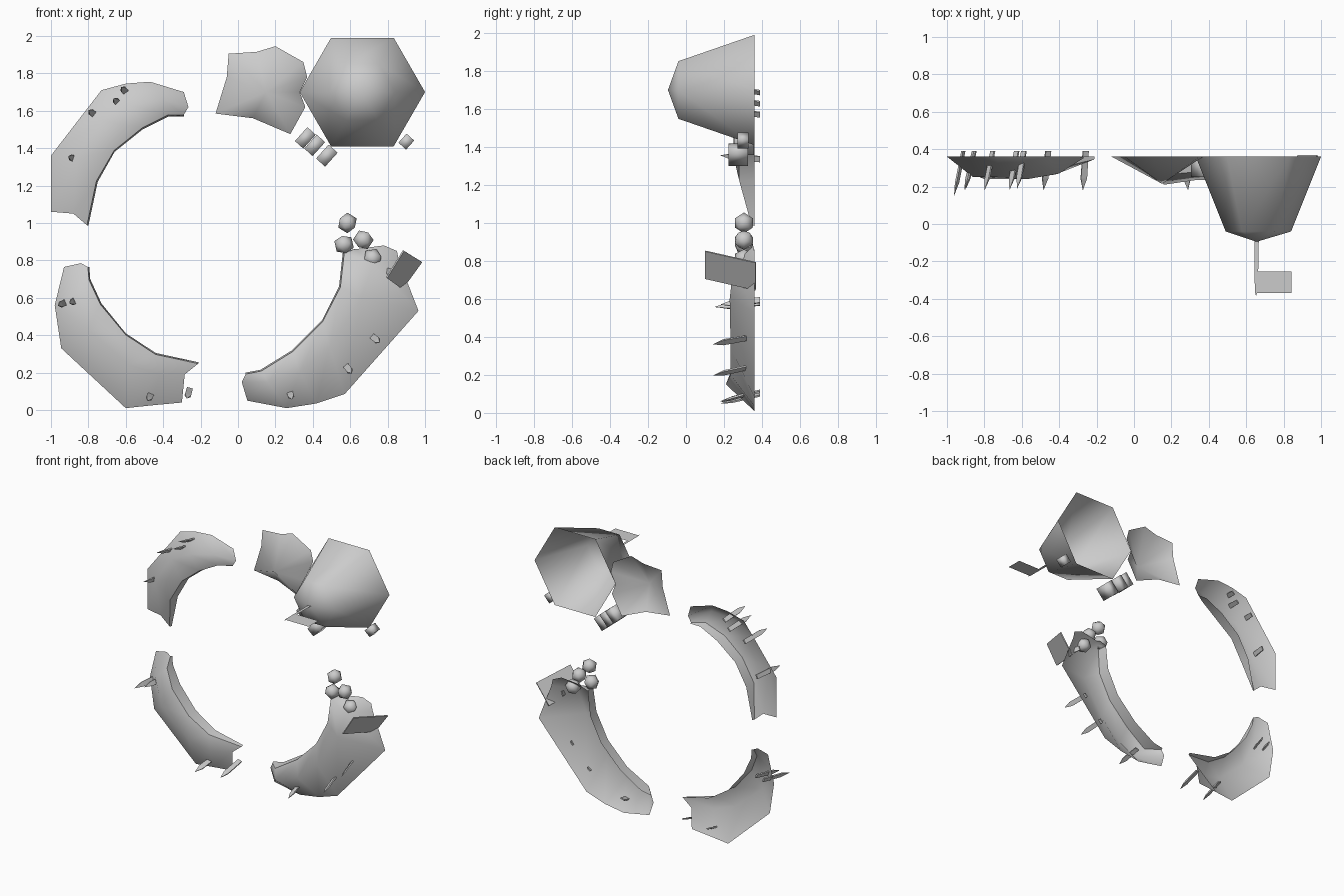
import bpy, bmesh, math
from mathutils import Vector, Matrix

if "Cube" in bpy.data.objects:
    bpy.data.objects.remove(bpy.data.objects["Cube"])

BACK = 0.36  # plane of the open rear rims


def finish(name, bm, smooth=60, shell=False):
    bmesh.ops.recalc_face_normals(bm, faces=bm.faces[:])
    if shell and sum(f.normal.y * f.calc_area() for f in bm.faces) > 0:
        bmesh.ops.reverse_faces(bm, faces=bm.faces[:])
    me = bpy.data.meshes.new(name)
    bm.to_mesh(me)
    bm.free()
    ob = bpy.data.objects.new(name, me)
    bpy.context.collection.objects.link(ob)
    if smooth:
        bpy.ops.object.select_all(action='DESELECT')
        ob.select_set(True)
        bpy.context.view_layer.objects.active = ob
        bpy.ops.object.shade_smooth_by_angle(angle=math.radians(smooth))
    return ob


def arc(name, stations):
    """Curved shell, open behind: (outer xz, ridge xzy, inner xz, inner lip y)."""
    bm = bmesh.new()
    rows = []
    for a, r, b, lip in stations:
        a2, b2 = Vector(a), Vector(b)
        lip_xz = b2 + (a2 - b2).normalized() * .008
        rows.append([bm.verts.new(p) for p in ((a[0], BACK, a[1]), (r[0], r[2], r[1]),
                                               (lip_xz.x, lip, lip_xz.y), (b[0], BACK, b[1]))])
    for p, q in zip(rows, rows[1:]):
        for k in range(3):
            bm.faces.new((p[k], q[k], q[k + 1], p[k + 1]))
    finish(name, bm, 60, True)


def dome(name, rings, apex):
    """Rings of xyz points closing on an apex, open behind."""
    bm = bmesh.new()
    loops = [[bm.verts.new(p) for p in ring] for ring in rings]
    n = len(loops[0])
    tip = bm.verts.new(apex)
    for k in range(n):
        j = (k + 1) % n
        for a, b in zip(loops, loops[1:]):
            bm.faces.new((a[k], a[j], b[j], b[k]))
        bm.faces.new((loops[-1][k], loops[-1][j], tip))
    finish(name, bm, 75, True)


# Three curved ring segments
arc("upper_left_segment", [
    ((-1, 1.06), (-.88, 1.05, .345), (-.80, .985), .345),
    ((-1, 1.36), (-.86, 1.35, .25), (-.75, 1.22), .28),
    ((-.73, 1.71), (-.73, 1.55, .25), (-.66, 1.38), .28),
    ((-.60, 1.745), (-.57, 1.63, .24), (-.51, 1.50), .275),
    ((-.47, 1.755), (-.40, 1.66, .27), (-.37, 1.57), .30),
    ((-.29, 1.70), (-.265, 1.62, .355), (-.29, 1.57), .355)])
arc("lower_left_segment", [
    ((-.93, .765), (-.84, .785, .355), (-.795, .765), .35),
    ((-.98, .56), (-.87, .62, .27), (-.79, .70), .30),
    ((-.945, .33), (-.80, .43, .24), (-.73, .57), .275),
    ((-.60, .01), (-.58, .24, .24), (-.60, .41), .275),
    ((-.46, .025), (-.42, .19, .265), (-.44, .305), .29),
    ((-.30, .04), (-.285, .19, .345), (-.21, .255), .345)])
arc("lower_right_segment", [
    ((.05, .05), (.02, .15, .355), (.04, .20), .35),
    ((.26, .01), (.16, .15, .21), (.12, .215), .26),
    ((.42, .035), (.33, .20, .235), (.29, .32), .275),
    ((.57, .085), (.49, .34, .235), (.45, .48), .275),
    ((.965, .53), (.66, .60, .23), (.54, .66), .275),
    ((.86, .80), (.72, .78, .25), (.56, .84), .285),
    ((.85, .85), (.78, .88, .355), (.62, .86), .345)])

# Hexagonal dome
dome("hex_dome", [
    [(.665 + r * math.cos(k * math.pi / 3), y, 1.70 + r * math.sin(k * math.pi / 3))
     for k in range(6)] for r, y in ((.335, BACK), (.175, -.04))],
    (.655, -.095, 1.70))

# Shallow irregular mound beside the dome
mound = [(-.12, 1.585), (-.06, 1.78), (-.05, 1.905), (.10, 1.915), (.20, 1.945),
         (.35, 1.86), (.37, 1.78), (.33, 1.70), (.36, 1.62), (.28, 1.475), (.08, 1.56)]
dome("side_mound", [[(x, BACK, z) for x, z in mound]], (.15, .215, 1.70))

# Flat banner sticking out of the dome tip
bm = bmesh.new()
for pts in (((.643, -.05), (.668, -.05), (.662, -.36), (.652, -.385), (.646, -.36)),
            ((.655, -.255), (.843, -.255), (.843, -.37), (.655, -.37))):
    bm.faces.new([bm.verts.new((x, y, 1.70)) for x, y in pts])
finish("banner", bm, 0)

# Tilted plate on the right
bm = bmesh.new()
corners = [Vector(p) for p in ((.985, .365, .79), (.88, .365, .645),
                               (.797, .10, .705), (.888, .10, .85))]
thick = (corners[1] - corners[0]).cross(corners[2] - corners[0]).normalized() * .008
a, b = [[bm.verts.new(c + o) for c in corners] for o in (thick * 0, thick)]
bm.faces.new(a)
bm.faces.new(b)
for k in range(4):
    bm.faces.new((a[k], a[k - 1], b[k - 1], b[k]))
finish("tilted_plate", bm, 0)

# Pointed stakes driven through the segments: x, z, rear y, tip y
stakes = [(-.88, 1.345, .39, .18), (-.775, 1.585, .39, .18), (-.645, 1.645, .39, .18),
          (-.605, 1.705, .39, .19), (-.935, .57, .39, .15), (-.875, .583, .39, .18),
          (-.47, .075, .39, .18), (-.265, .09, .39, .18), (.28, .085, .36, .18),
          (.59, .22, .33, .14), (.735, .38, .33, .14), (.81, .74, .34, .19)]
for n, (x, z, y0, y1) in enumerate(stakes):
    out = Vector((x, 0, z - 1)).normalized()
    side = Vector((-out.z, 0, out.x))
    bm = bmesh.new()
    rows = []
    for t, off, w in ((0, -.025, .016), (.7, .012, .017)):
        c = Vector((x, y0 + (y1 - y0) * t, z)) + out * off
        rows.append([bm.verts.new(c + side * w * i + out * .005 * j)
                     for i, j in ((-1, -1), (1, -1), (1, 1), (-1, 1))])
    tip = bm.verts.new(Vector((x, y1, z)) + out * .03)
    bm.faces.new(rows[0])
    for k in range(4):
        j = (k + 1) % 4
        bm.faces.new((rows[0][k], rows[0][j], rows[1][j], rows[1][k]))
        bm.faces.new((rows[1][k], rows[1][j], tip))
    finish(f"stake_{n + 1}", bm, 0)

# Small stones
for n, (x, z) in enumerate([(.585, 1.0), (.567, .885), (.67, .91), (.72, .81)]):
    bm = bmesh.new()
    bmesh.ops.create_icosphere(bm, subdivisions=1, radius=.055)
    bmesh.ops.transform(bm, verts=bm.verts, matrix=Matrix.Translation((x, .305, z))
                        @ Matrix.Rotation(n * .8, 4, 'Y'))
    finish(f"stone_{n + 1}", bm)

# Soft-shaded blocks under the dome: centre, (across, deep, along) size
for n, (pos, size) in enumerate([((.36, .305, 1.455), (.06, .105, .10)),
                                 ((.41, .305, 1.415), (.06, .105, .10)),
                                 ((.475, .275, 1.36), (.065, .105, .10)),
                                 ((.90, .30, 1.435), (.055, .06, .065))]):
    bm = bmesh.new()
    bmesh.ops.create_cube(bm, size=1)
    bmesh.ops.transform(bm, verts=bm.verts, matrix=Matrix.Translation(pos)
                        @ Matrix.Rotation(math.radians(42), 4, 'Y')
                        @ Matrix.Diagonal((*size, 1)))
    finish(f"block_{n + 1}", bm, 120)
